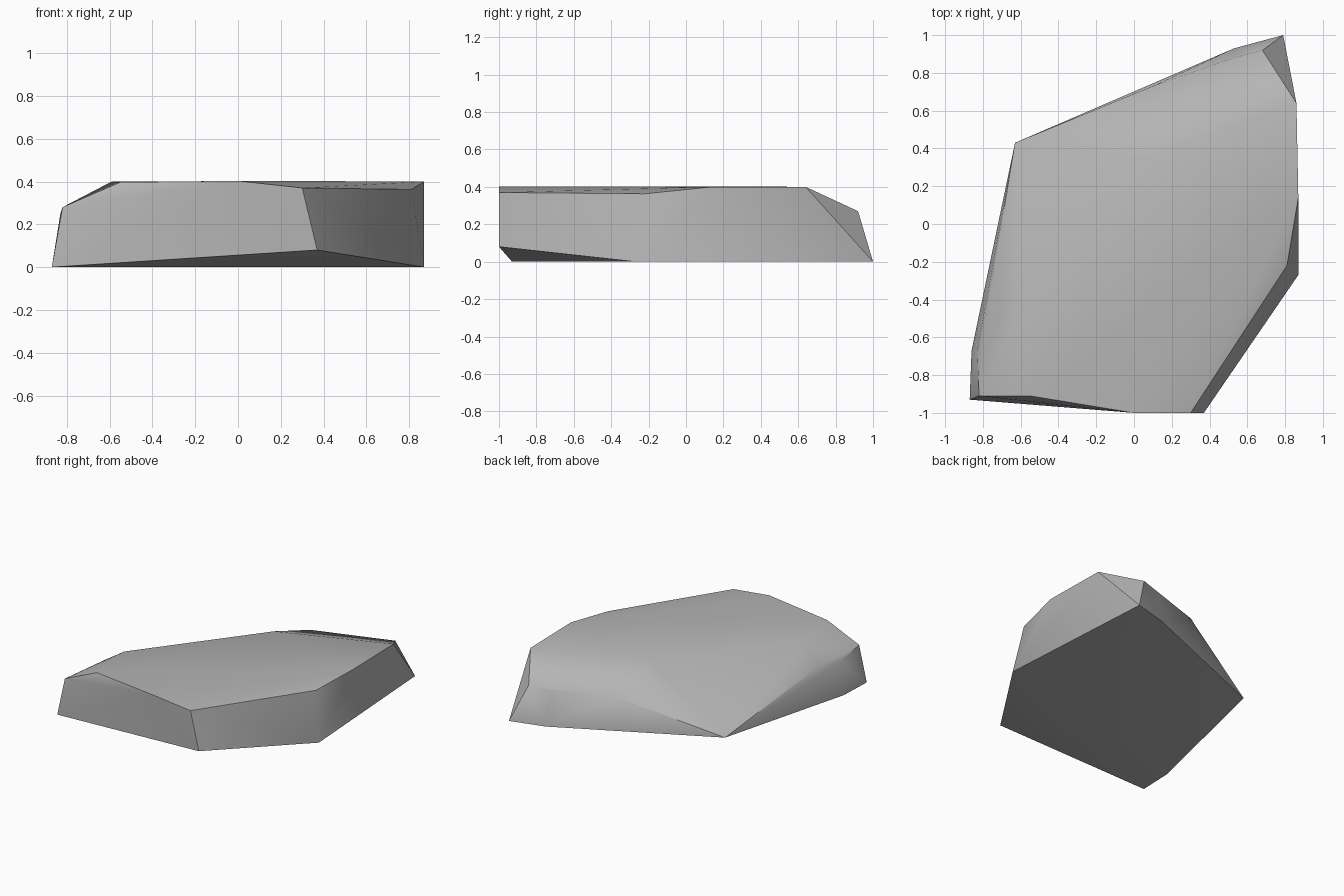
import bpy, bmesh, math

cube = bpy.data.objects.get("Cube")
if cube:
    bpy.data.objects.remove(cube, do_unlink=True)

# Single stone colour
stone = bpy.data.materials.new("stone_grey")
stone.use_nodes = True
grey = (0.46, 0.46, 0.46, 1)
stone.diffuse_color = grey
bsdf = stone.node_tree.nodes["Principled BSDF"]
bsdf.inputs["Base Color"].default_value = grey
bsdf.inputs["Roughness"].default_value = 0.9

# Corners touching the ground, with the chipped front and the raised left tip
base = [(-.87, -.93, 0), (.37, -1, .08), (.87, -.27, 0), (.79, 1, 0),
        (.53, .93, 0), (-.63, .43, .035), (-.86, -.67, 0)]
# Rim where the walls meet the top
rim = [(.3, -1, .37), (.81, -.22, .363), (.86, .64, .4), (.68, .92, .27),
       (.53, .88, .26), (.1, .73, .27), (-.78, -.48, .27),
       (-.83, -.67, .25), (-.82, -.91, .28)]
# Flat plateau corners
plateau = [(0, -1, .403), (.87, .14, .4), (.07, .335, .402),
           (-.59, -.525, .4), (-.55, -.91, .397)]

# Chipped boulder: the hull of its corners
bm = bmesh.new()
for corner in base + rim + plateau:
    bm.verts.new(corner)
hull = bmesh.ops.convex_hull(bm, input=bm.verts[:])
inside = [v for v in bm.verts if not v.link_faces]
bmesh.ops.delete(bm, geom=inside, context='VERTS')
bmesh.ops.dissolve_limit(bm, angle_limit=math.radians(1),
                         verts=bm.verts[:], edges=bm.edges[:])
bmesh.ops.recalc_face_normals(bm, faces=bm.faces[:])

mesh = bpy.data.meshes.new("flat_rock")
bm.to_mesh(mesh)
bm.free()
mesh.materials.append(stone)
rock = bpy.data.objects.new("flat_rock", mesh)
bpy.context.collection.objects.link(rock)

# Soft facets with crisp chipped edges
bpy.ops.object.select_all(action='DESELECT')
rock.select_set(True)
bpy.context.view_layer.objects.active = rock
bpy.ops.object.shade_smooth_by_angle(angle=math.radians(42))
